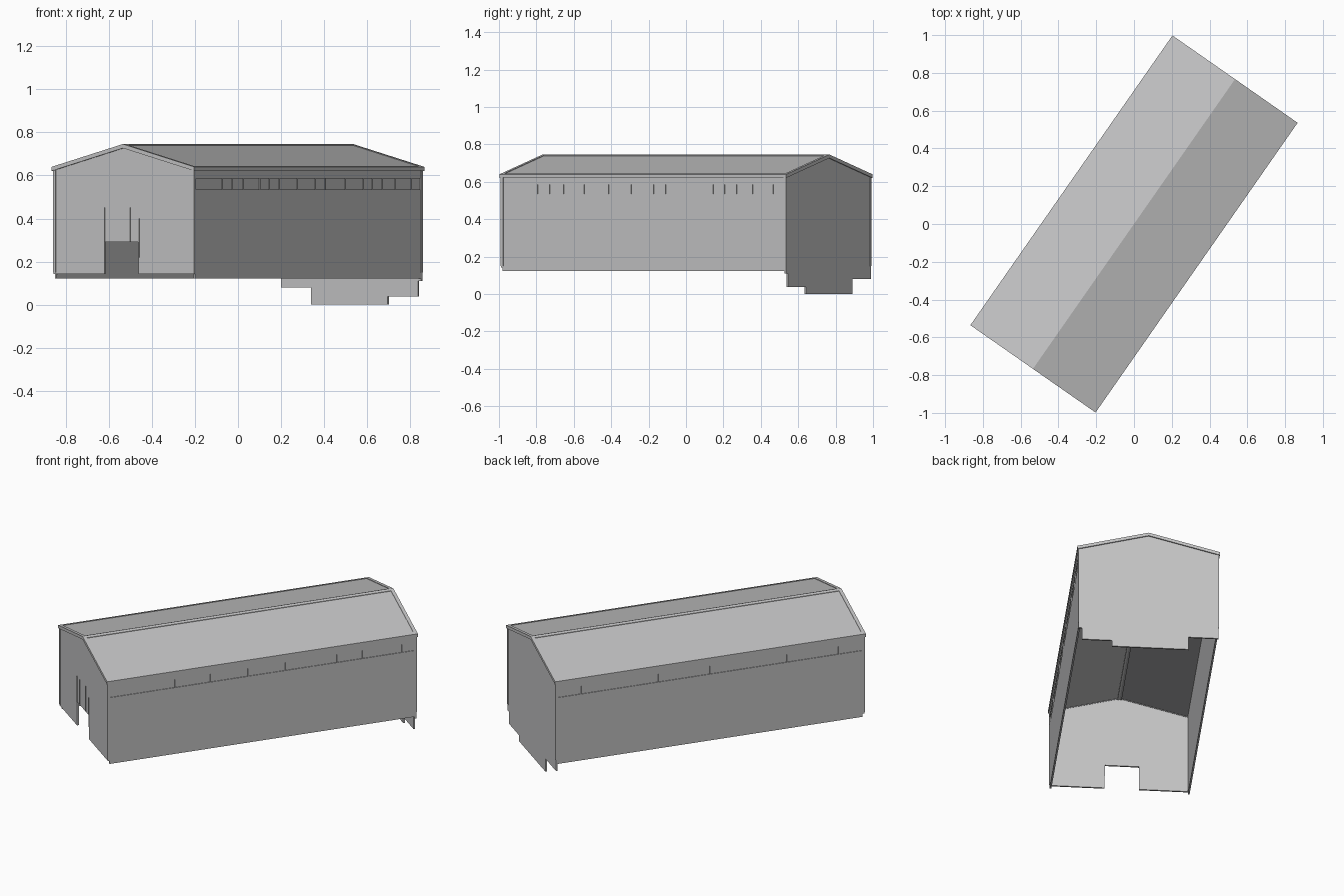
import bpy, bmesh, math

if "Cube" in bpy.data.objects:
    bpy.data.objects.remove(bpy.data.objects["Cube"])

ANGLE = math.radians(-34.9)      # the long hall stands turned on the plan
W, L, T = 0.397, 0.928, 0.010    # wall half width, half length, thickness
RW, RL = 0.404, 0.935            # roof half width, half length
EAVE, RIDGE, ROOF_T = 0.640, 0.746, 0.016

grey = bpy.data.materials.new("light_grey")
grey.diffuse_color = (0.55, 0.55, 0.555, 1)
grey.use_nodes = True
grey.node_tree.nodes["Principled BSDF"].inputs["Base Color"].default_value = grey.diffuse_color


def finish(bm, name):
    bmesh.ops.recalc_face_normals(bm, faces=bm.faces)
    mesh = bpy.data.meshes.new(name)
    bm.to_mesh(mesh)
    bm.free()
    mesh.materials.append(grey)
    ob = bpy.data.objects.new(name, mesh)
    ob.rotation_euler[2] = ANGLE
    bpy.context.collection.objects.link(ob)
    return ob


def extrude_profile(name, pts, y0, y1):
    """Extrude an x-z outline along the length of the hall."""
    bm = bmesh.new()
    face = bm.faces.new([bm.verts.new((x, y0, z)) for x, z in pts])
    new = bmesh.ops.extrude_face_region(bm, geom=[face])
    moved = [g for g in new["geom"] if isinstance(g, bmesh.types.BMVert)]
    bmesh.ops.translate(bm, verts=moved, vec=(0, y1 - y0, 0))
    return finish(bm, name)


def box(name, x0, x1, y0, y1, z0, z1):
    return extrude_profile(name, [(x0, z0), (x1, z0), (x1, z1), (x0, z1)], y0, y1)


def roof_z(x):
    return RIDGE - (RIDGE - EAVE) * abs(x) / RW


def chevron(x, top, bottom):
    """Gable-shaped strip following the roof slope."""
    return [(-x, roof_z(x) + top), (0, RIDGE + top), (x, roof_z(x) + top),
            (x, roof_z(x) + bottom), (0, RIDGE + bottom), (-x, roof_z(x) + bottom)]


# Roof slab, raised verge trims, ridge cap and eave trims
extrude_profile("roof", chevron(RW - 0.001, -0.003, -ROOF_T), -RL + 0.001, RL - 0.001)
for s, side in ((-1, "front"), (1, "back")):
    extrude_profile(side + "_verge", chevron(RW, 0, -ROOF_T - 0.003),
                    s * RL, s * (RL - 0.02))
extrude_profile("ridge_cap", chevron(0.016, 0, -0.004), -RL + 0.02, RL - 0.02)
extrude_profile("ridge_beam", chevron(0.012, -ROOF_T, -ROOF_T - 0.008), -L, L)
for s, side in ((-1, "left"), (1, "right")):
    a, b = s * RW, s * (RW - 0.018)
    extrude_profile(side + "_eave",
                    [(a, roof_z(a)), (b, roof_z(b)), (b, roof_z(b) - ROOF_T),
                     (a, roof_z(a) - ROOF_T)], -RL + 0.02, RL - 0.02)

# Gable walls
top = [(W, roof_z(W) - ROOF_T + 0.004), (0, RIDGE - ROOF_T + 0.004),
       (-W, roof_z(W) - ROOF_T + 0.004)]
extrude_profile("front_wall",
                [(-W, 0.142), (-0.11, 0.142), (-0.11, 0.29), (0.085, 0.29),
                 (0.085, 0.142), (W, 0.142)] + top, -L, -L + T)
extrude_profile("back_wall",
                [(-W, 0.08), (-0.226, 0.08), (-0.226, 0.0), (0.207, 0.0),
                 (0.207, 0.037), (0.378, 0.037), (0.378, 0.11), (W, 0.11)] + top,
                L - T, L)

# Thin upright battens around the doorway
for x, z0, z1 in ((-0.108, 0.29, 0.45), (-0.062, 0.29, 0.45),
                  (0.037, 0.29, 0.45), (0.086, 0.22, 0.40)):
    box("door_batten", x - 0.002, x + 0.002, -L - 0.003, -L + T, z0, z1)

# Long walls with a recessed window band below the eaves
right_bars = [-0.80, -0.735, -0.66, -0.55, -0.485, -0.42, -0.30, -0.18, -0.115,
              0.02, 0.14, 0.20, 0.265, 0.35, 0.46]
bars = {"right": [(y + 0.231) / 0.82 for y in right_bars],
        "left": [-L + 2 * L * i / 12 for i in range(1, 12)]}
Z0, Z1 = 0.535, 0.585
for s, side in ((-1, "left"), (1, "right")):
    inner, outer = s * (W - T), s * W
    box(side + "_wall", inner, outer, -L + T, L - T, 0.122, Z0)
    box(side + "_wall_top", inner, outer, -L + T, L - T, Z1, 0.628)
    box(side + "_window_band", inner, s * (W - 0.004), -L + T, L - T, Z0, Z1)
    for y in bars[side]:
        box(side + "_window_bar", s * (W - 0.005), outer, y - 0.002, y + 0.002, Z0, Z1)
    # Corner posts
    for e, end in ((-1, "front"), (1, "back")):
        box(side + "_" + end + "_post", s * (W - 0.012), s * (W + 0.002),
            e * (L - 0.014), e * (L + 0.002), 0.15, 0.626)
